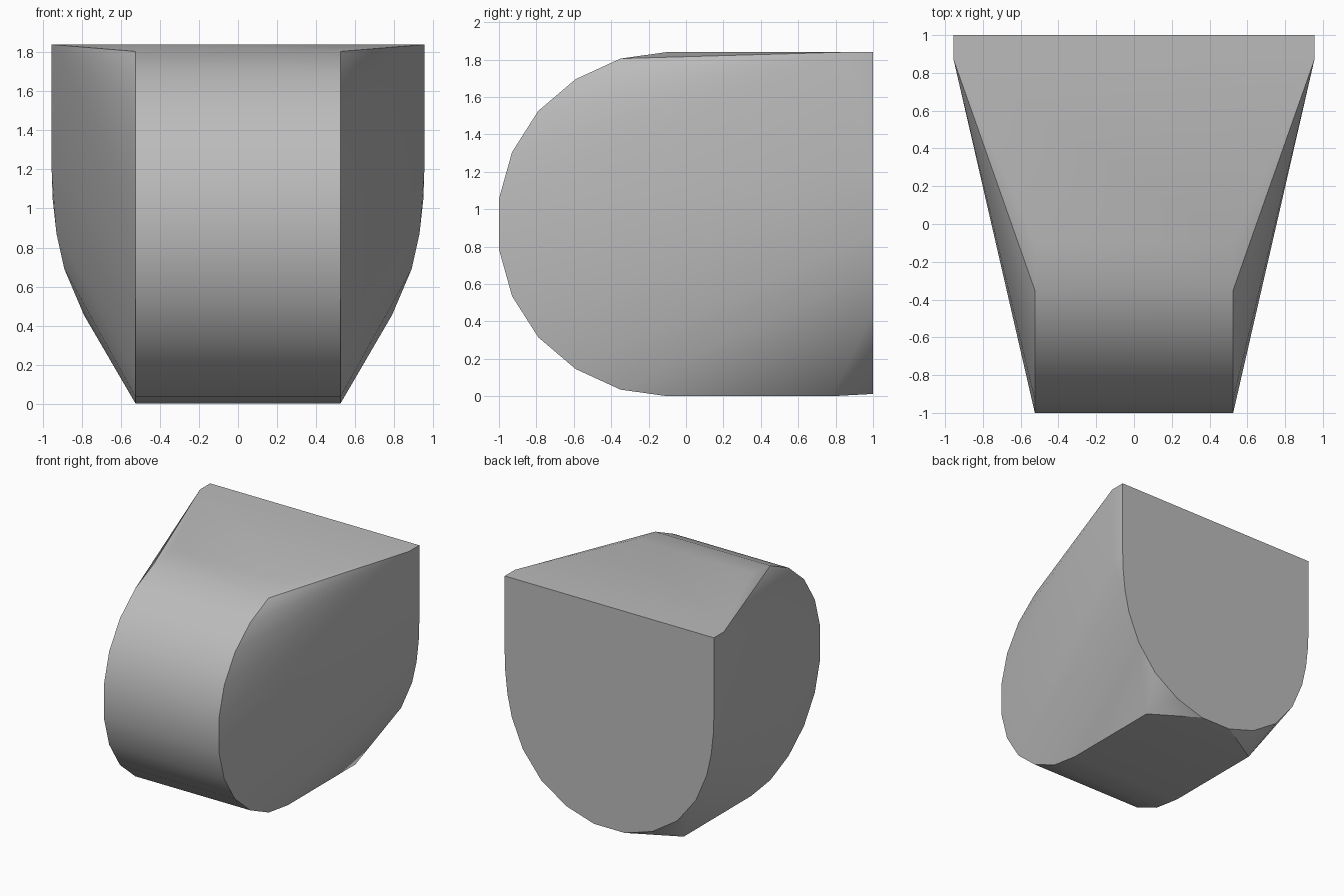
import bpy, bmesh, math

cube = bpy.data.objects.get("Cube")
if cube:
    bpy.data.objects.remove(cube, do_unlink=True)

# Grey material
grey = bpy.data.materials.new("plain grey")
grey.use_nodes = True
color = (0.5, 0.5, 0.5, 1)
grey.diffuse_color = color
grey.node_tree.nodes["Principled BSDF"].inputs["Base Color"].default_value = color

HALF_NOSE, HALF_BACK, TOP = 0.525, 0.955, 1.84

# Rounded nose outline (y, z), upper half mirrored to the lower half
arc = [(-0.1, TOP), (-0.35, 1.805), (-0.59, 1.695),
       (-0.79, 1.525), (-0.93, 1.305), (-1, 1.055)]
nose = arc + [(y, TOP - z) for y, z in arc] + [(0.78, 0)]

# U-shaped back outline (x, z)
back = [(HALF_BACK, TOP), (HALF_BACK, 1.2), (0.95, 1.05), (0.93, 0.87),
        (0.89, 0.69), (0.79, 0.455), (0.62, 0.24), (0.39, 0.09), (0.14, 0.012)]

# Wrap one tight skin around the nose and the back
bm = bmesh.new()
for side in (-1, 1):
    for y, z in nose:
        bm.verts.new((side * HALF_NOSE, y, z))
    for x, z in back:
        bm.verts.new((side * x, 1, z))
    for z in (TOP, 1.2):
        bm.verts.new((side * HALF_BACK, 0.87, z))
hull = bmesh.ops.convex_hull(bm, input=bm.verts)
loose = [v for v in bm.verts if not v.link_faces]
bmesh.ops.delete(bm, geom=loose, context="VERTS")
bmesh.ops.dissolve_limit(bm, angle_limit=math.radians(0.5),
                         verts=bm.verts, edges=bm.edges)
bmesh.ops.recalc_face_normals(bm, faces=bm.faces)

mesh = bpy.data.meshes.new("wedge_body")
bm.to_mesh(mesh)
bm.free()
mesh.materials.append(grey)
body = bpy.data.objects.new("wedge_body", mesh)
bpy.context.collection.objects.link(body)

# Smooth the curved skin, keep the rims sharp
bpy.ops.object.select_all(action="DESELECT")
body.select_set(True)
bpy.context.view_layer.objects.active = body
bpy.ops.object.shade_smooth_by_angle(angle=math.radians(30))
